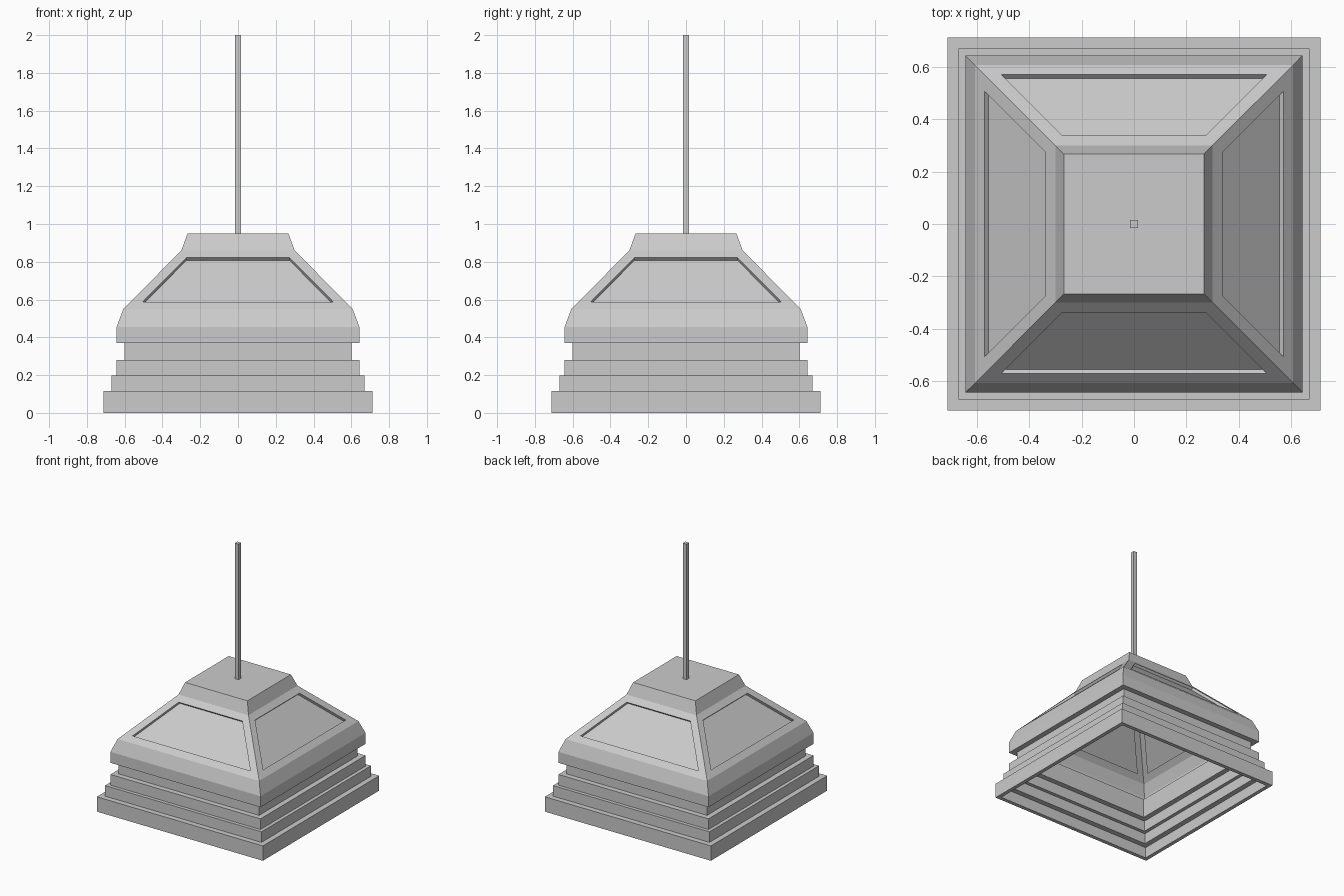
import bpy, bmesh
from mathutils import Vector

cube = bpy.data.objects.get("Cube")
if cube:
    bpy.data.objects.remove(cube, do_unlink=True)

WALL = 0.03           # shell thickness
PANEL_MARGIN = 0.053  # frame width around each sloped panel
PANEL_DEPTH = 0.021

grey = bpy.data.materials.new("light grey")
grey.use_nodes = True
colour = (0.6, 0.6, 0.6, 1)
grey.diffuse_color = colour
grey.node_tree.nodes["Principled BSDF"].inputs["Base Color"].default_value = colour


def add_object(name, bm):
    bmesh.ops.recalc_face_normals(bm, faces=bm.faces)
    mesh = bpy.data.meshes.new(name)
    bm.to_mesh(mesh)
    bm.free()
    mesh.materials.append(grey)
    obj = bpy.data.objects.new(name, mesh)
    bpy.context.collection.objects.link(obj)
    return obj


# Outer profile from the roof down to the base: (half width, height)
SLOPE = 1  # index where the panelled slope starts
outer = [Vector(p) for p in (
    (0.267, 0.95), (0.30, 0.86), (0.607, 0.55), (0.643, 0.455),
    (0.643, 0.37), (0.602, 0.37), (0.602, 0.28), (0.643, 0.28),
    (0.643, 0.197), (0.67, 0.197), (0.67, 0.115), (0.712, 0.115), (0.712, 0))]


def inner_profile(points):
    """Mitred copy of the profile, moved inward by the wall thickness."""
    path = [Vector((0, points[0].y))] + points
    normals = []
    for a, b in zip(path, path[1:]):
        d = (b - a).normalized()
        normals.append(Vector((d.y, -d.x)))
    normals.append(normals[-1])
    return [p + (m + n) / (1 + m.dot(n)) * WALL
            for p, m, n in zip(points, normals, normals[1:])]


# Hollow square hood: outer skin, rim and inner skin
bm = bmesh.new()
inner = inner_profile(outer)
rings = []
for half, z in outer + inner[::-1]:
    rings.append([bm.verts.new((sx * half, sy * half, z))
                  for sx, sy in ((-1, -1), (1, -1), (1, 1), (-1, 1))])
slopes = []
for i, (upper, lower) in enumerate(zip(rings, rings[1:])):
    for k in range(4):
        j = (k + 1) % 4
        face = bm.faces.new((upper[k], lower[k], lower[j], upper[j]))
        if i in (SLOPE, len(rings) - 2 - SLOPE):
            slopes.append(face)
bm.faces.new(rings[0])
bm.faces.new(rings[-1])
bmesh.ops.recalc_face_normals(bm, faces=bm.faces)

# Recessed panels, pressed through both skins of the four slopes
bmesh.ops.inset_individual(bm, faces=slopes, thickness=PANEL_MARGIN,
                           use_even_offset=True)
pressed = bmesh.ops.extrude_discrete_faces(bm, faces=slopes)["faces"]
for face in pressed:
    face.normal_update()
    outward = face.normal.z > 0
    shift = face.normal * (-PANEL_DEPTH if outward else PANEL_DEPTH)
    bmesh.ops.translate(bm, verts=face.verts, vec=shift)
add_object("hood", bm)

# Square hanging rod
bm = bmesh.new()
bmesh.ops.create_cube(bm, size=1)
bmesh.ops.scale(bm, verts=bm.verts, vec=(0.031, 0.031, 1.05))
bmesh.ops.translate(bm, verts=bm.verts, vec=(0, 0, 1.475))
add_object("hanging_rod", bm)
